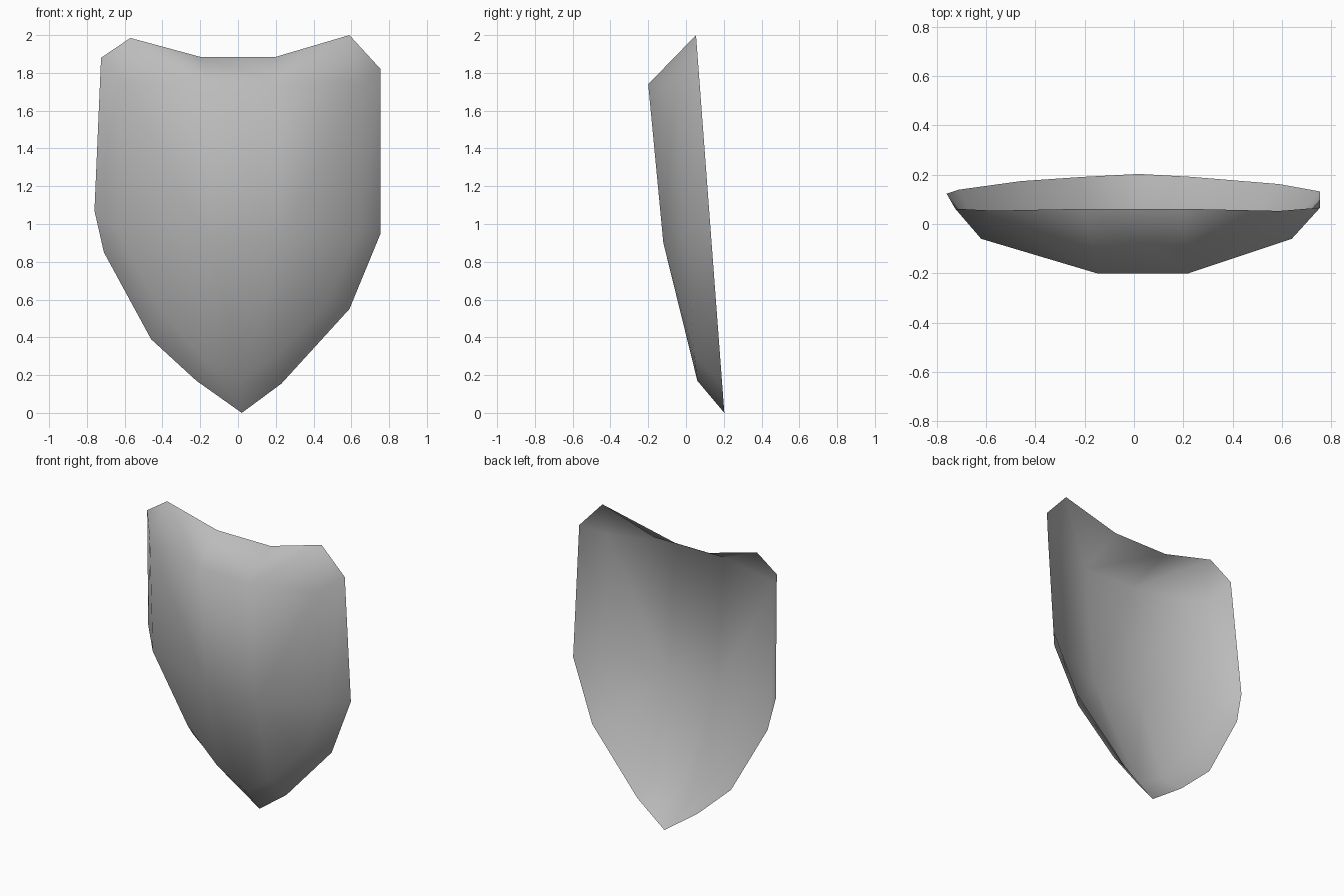
import bpy, bmesh

cube = bpy.data.objects.get("Cube")
if cube:
    bpy.data.objects.remove(cube, do_unlink=True)

# Worn grey metal
metal = bpy.data.materials.new("plain_grey")
metal.use_nodes = True
grey = (0.5, 0.5, 0.5, 1.0)
metal.diffuse_color = grey
metal.node_tree.nodes["Principled BSDF"].inputs["Base Color"].default_value = grey

# Outer rim outline (x, z), clockwise from the top corner on -x; it lies on one tilted plane
rim = [(-0.57, 1.985), (-0.2, 1.885), (0.2, 1.885), (0.59, 2.0), (0.755, 1.82),
       (0.755, 0.95), (0.59, 0.55), (0.23, 0.155), (0.02, 0.0), (-0.22, 0.17),
       (-0.46, 0.39), (-0.71, 0.85), (-0.76, 1.07), (-0.725, 1.88)]

# Raised inner ring and the two columns of the flat middle panel
inner = {
    "top_a": (-0.15, -0.2, 1.74), "top_b": (0.22, -0.2, 1.74),
    "mid_a": (-0.15, -0.12, 0.9), "mid_b": (0.22, -0.12, 0.9),
    "corner_a": (-0.62, -0.06, 1.75), "corner_b": (0.64, -0.06, 1.74),
    "side_a": (-0.64, 0.0, 0.97), "side_b": (0.64, 0.0, 0.95),
    "low_a": (-0.4, 0.03, 0.52), "low_b": (0.47, 0.025, 0.58),
    "foot_a": (-0.19, 0.045, 0.3), "foot_b": (0.2, 0.045, 0.3),
    "tip": (0.02, 0.06, 0.17),
}

bm = bmesh.new()
v = {i: bm.verts.new((x, 0.203 - 0.075 * z, z)) for i, (x, z) in enumerate(rim)}
v.update({name: bm.verts.new(co) for name, co in inner.items()})


def face(*keys):
    bm.faces.new([v[k] for k in keys])


# Bevelled top edge
face(0, 1, "top_a")
face(0, "top_a", "corner_a")
face(1, 2, "top_b", "top_a")
face(2, 3, "top_b")
face(3, "corner_b", "top_b")
face(3, 4, "corner_b")
face(13, 0, "corner_a")

# Bevelled band down both sides to the tip
band = ["corner_b", "side_b", "low_b", "foot_b", "tip", "foot_a", "low_a", "side_a"]
for i, (p, q) in enumerate(zip(band, band[1:])):
    face(4 + i, 5 + i, q, p)
face(11, 12, "side_a")
face(12, 13, "corner_a", "side_a")

# Curved front panels
face("top_a", "top_b", "mid_b", "mid_a")
face("mid_a", "mid_b", "tip")
for s in ("_a", "_b"):
    face("corner" + s, "top" + s, "mid" + s)
    face("corner" + s, "mid" + s, "side" + s)
    face("mid" + s, "low" + s, "side" + s)
    face("mid" + s, "foot" + s, "low" + s)
    face("mid" + s, "tip", "foot" + s)

# Make every face point outward at the front
bmesh.ops.recalc_face_normals(bm, faces=bm.faces)
if sum(f.normal.y * f.calc_area() for f in bm.faces) > 0:
    bmesh.ops.reverse_faces(bm, faces=bm.faces)
for f in bm.faces:
    f.smooth = True

mesh = bpy.data.meshes.new("shield_shell")
bm.to_mesh(mesh)
bm.free()
mesh.materials.append(metal)
shield = bpy.data.objects.new("shield_shell", mesh)
bpy.context.collection.objects.link(shield)
